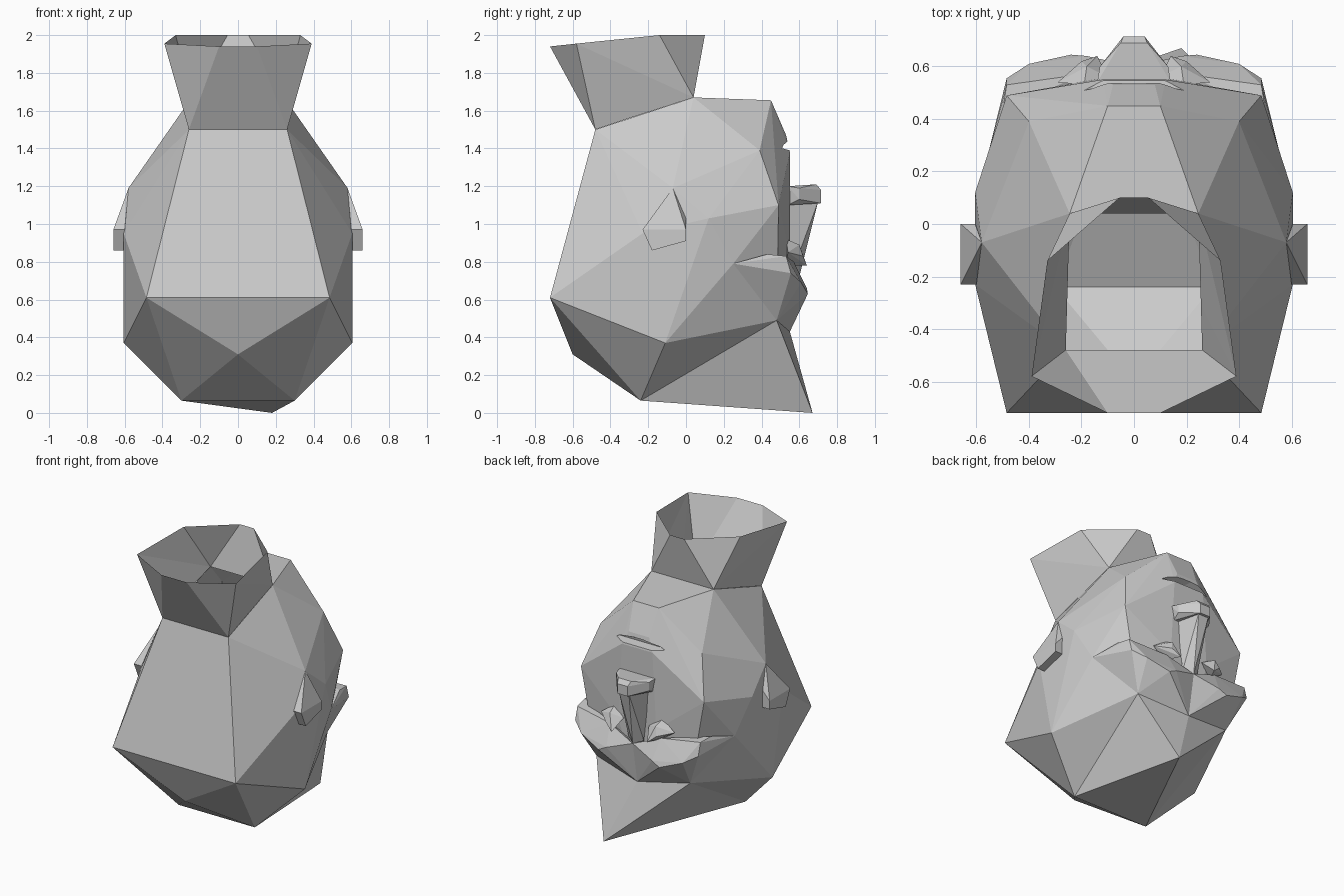
import bpy, bmesh
from mathutils import Vector

if "Cube" in bpy.data.objects:
    bpy.data.objects.remove(bpy.data.objects["Cube"])


def add_object(name, bm):
    bmesh.ops.recalc_face_normals(bm, faces=bm.faces)
    me = bpy.data.meshes.new(name)
    bm.to_mesh(me)
    bm.free()
    ob = bpy.data.objects.new(name, me)
    bpy.context.collection.objects.link(ob)
    return ob


def hull(name, points, mirror=True, side=1):
    """Faceted solid wrapped around points, optionally mirrored over x = 0."""
    pts = {(side * x, y, z) for x, y, z in points}
    if mirror:
        pts |= {(-x, y, z) for x, y, z in pts}
    bm = bmesh.new()
    for p in sorted(pts):
        bm.verts.new(p)
    out = bmesh.ops.convex_hull(bm, input=bm.verts)
    loose = {g for g in out["geom_interior"] + out["geom_unused"]
             if isinstance(g, bmesh.types.BMVert)}
    bmesh.ops.delete(bm, geom=list(loose), context='VERTS')
    return add_object(name, bm)


# Shared corners
neck_front = (.245, .04, 1.67)
neck_back = (.26, -.48, 1.5)
temple = (.605, -.11, .37)
crown = (.30, -.24, .065)
forehead = (.37, .48, .49)
brow_mid = (0, .55, .43)
ear_top = (.58, -.07, 1.19)

# Skull and face mass, head upside down with the face towards +y
skull = hull("head", [
    neck_front, neck_back, temple, crown, forehead, brow_mid, ear_top,
    (.485, -.72, .61), (0, -.60, .31),
    (.605, .12, 1.03), (.605, -.23, .95),
    (.10, .45, 1.655), (.40, .39, 1.39), (.485, .49, 1.10),
    (.08, .53, 1.47), (.12, .55, 1.38), (.15, .55, .84),
    (.56, .25, .79)])

# Mouth slit
cutter = hull("mouth_cutter", [
    (0, .49, 1.425), (.19, .485, 1.40),
    (.08, .60, 1.47), (.08, .60, 1.385), (.19, .60, 1.405)])
cutter.hide_render = True
mod = skull.modifiers.new("mouth", 'BOOLEAN')
mod.operation = 'DIFFERENCE'
mod.solver = 'EXACT'
mod.object = cutter
bpy.context.view_layer.objects.active = skull
bpy.ops.object.modifier_apply(modifier=mod.name)
bpy.data.objects.remove(cutter)

# Open the head where the hollow neck joins
bm = bmesh.new()
bm.from_mesh(skull.data)
rim = [Vector((s * p[0], p[1], p[2])) for p in (neck_front, neck_back) for s in (1, -1)]
cap = [f for f in bm.faces
       if all(min((v.co - r).length for r in rim) < .01 for v in f.verts)]
bmesh.ops.delete(bm, geom=cap, context='FACES')
bm.to_mesh(skull.data)
bm.free()

# Flared open neck
bm = bmesh.new()
half = {"A": neck_front, "M": (.255, -.31, 1.557), "B": neck_back,
        "a": (.055, .10, 2.0), "b": (.33, -.14, 2.0),
        "c": (.39, -.58, 1.955), "d": (.10, -.72, 1.94)}
R = {k: bm.verts.new(p) for k, p in half.items()}
L = {k: bm.verts.new((-p[0], p[1], p[2])) for k, p in half.items()}
for V in (R, L):
    for f in ("Aab", "Abc", "AcM", "McB", "Bcd"):
        bm.faces.new([V[k] for k in f])
bm.faces.new([R["A"], R["a"], L["a"], L["A"]])
bm.faces.new([R["B"], R["d"], L["d"], L["B"]])
add_object("neck", bm)

# Off-centre pointed tuft on the crown
bm = bmesh.new()
pts = [crown, forehead, brow_mid, (-.37, .48, .49), (-.30, -.24, .065)]
ring = [bm.verts.new(p) for p in pts]
tip = bm.verts.new((.18, .67, 0))
for i in range(5):
    bm.faces.new([ring[i], ring[(i + 1) % 5], tip])
add_object("hair_tuft", bm)

# Nose: broad tip and narrow bridge
hull("nose_tip", [(.14, .54, 1.20), (.13, .60, 1.19), (.05, .69, 1.21),
                  (.04, .715, 1.18), (.04, .715, 1.11), (.13, .60, 1.13),
                  (.12, .54, 1.10)])
hull("nose_bridge", [(.04, .70, 1.12), (.09, .54, 1.12), (.025, .62, .95),
                     (.05, .54, .90), (.03, .60, .86), (.06, .56, .74),
                     (0, .60, .72)])

# Brows, eyes and ears, one per side
for s, tag in ((1, "right"), (-1, "left")):
    hull("brow_" + tag, [
        (.56, .25, .79), (.50, .43, .84), (.485, .53, .83), (.485, .555, .74),
        (.40, .61, .69), (.24, .645, .63), (.18, .64, .66), (.20, .57, .80),
        (0, .60, .72), brow_mid, forehead], False, s)
    hull("eye_" + tag, [
        (.10, .56, .86), (.29, .54, .85), (.20, .62, .83), (.18, .60, .89),
        (.19, .53, .92), (.19, .53, .78), (.14, .64, .78)], False, s)
    hull("ear_" + tag, [
        ear_top, (.605, 0, 1.03), (.66, 0, .97), (.66, -.23, .97),
        (.66, -.18, .86), (.66, 0, .91), (.60, -.23, .97),
        (.60, -.18, .86), (.60, 0, .91)], False, s)
